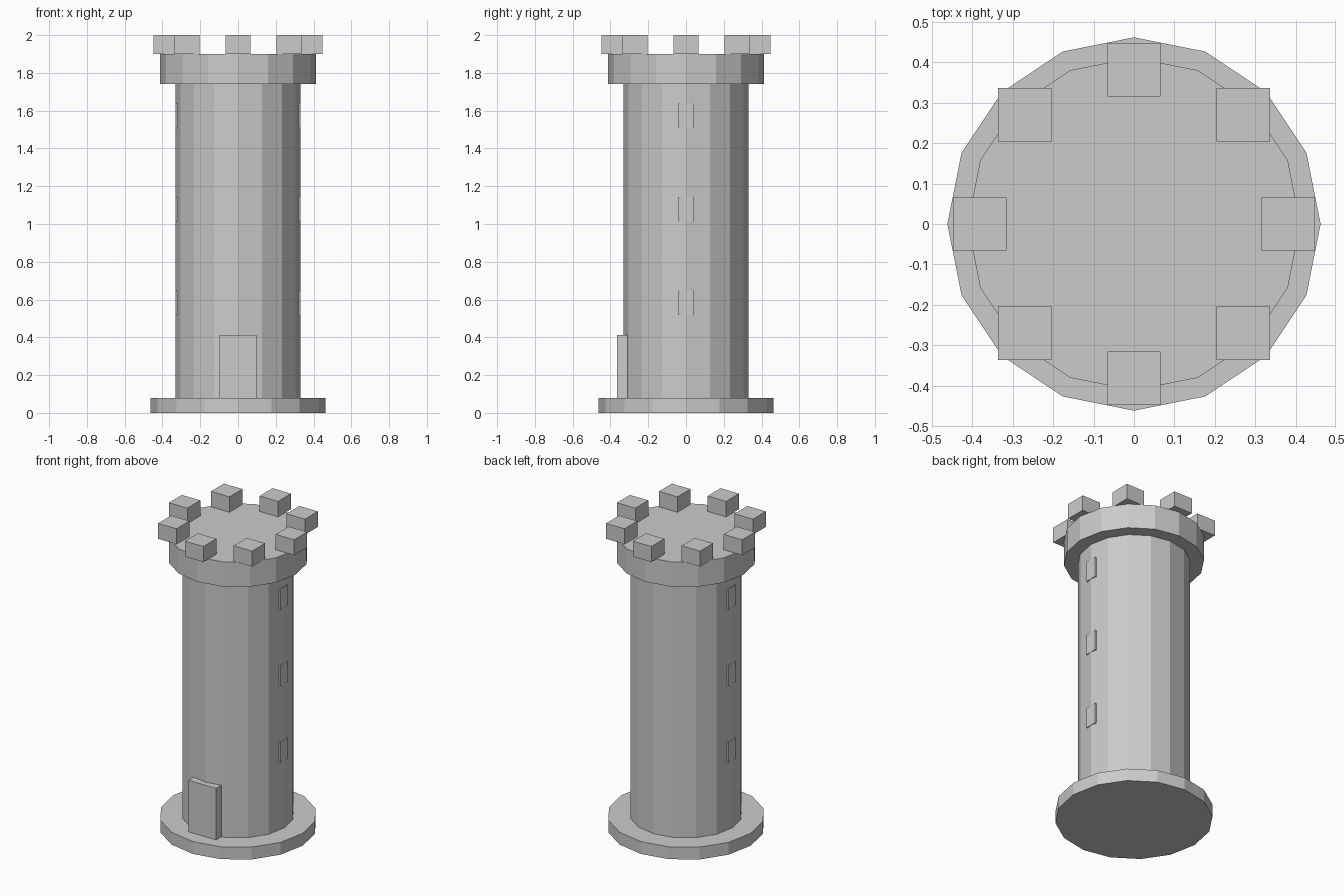
import bpy
from math import cos, sin, pi

if "Cube" in bpy.data.objects:
    bpy.data.objects.remove(bpy.data.objects["Cube"])


def drum(name, radius, z0, z1):
    # 16-sided flat-faced cylinder with a corner on each axis
    bpy.ops.mesh.primitive_cylinder_add(vertices=16, radius=radius, depth=z1 - z0,
                                        location=(0, 0, (z0 + z1) / 2))
    bpy.context.object.name = name


def box(name, size, center):
    bpy.ops.mesh.primitive_cube_add(size=1, location=center)
    ob = bpy.context.object
    ob.name = name
    ob.scale = size
    bpy.ops.object.transform_apply(location=False, rotation=False, scale=True)


# Tower body
drum("base", 0.462, 0.0, 0.08)
drum("shaft", 0.33, 0.08, 1.74)
drum("parapet", 0.412, 1.74, 1.90)

# Ring of axis-aligned battlement blocks
for i in range(8):
    a = i * pi / 4
    box(f"battlement_{i + 1}", (0.132, 0.132, 0.10),
        (0.382 * cos(a), 0.382 * sin(a), 1.95))

# Front door
box("door", (0.198, 0.066, 0.333), (0, -0.332, 0.2465))

# Window slabs on both sides
for side, sx in (("left", -1), ("right", 1)):
    for i, z in enumerate((0.583, 1.078, 1.573)):
        box(f"window_{side}_{i + 1}", (0.04, 0.08, 0.132), (sx * 0.311, 0, z))
